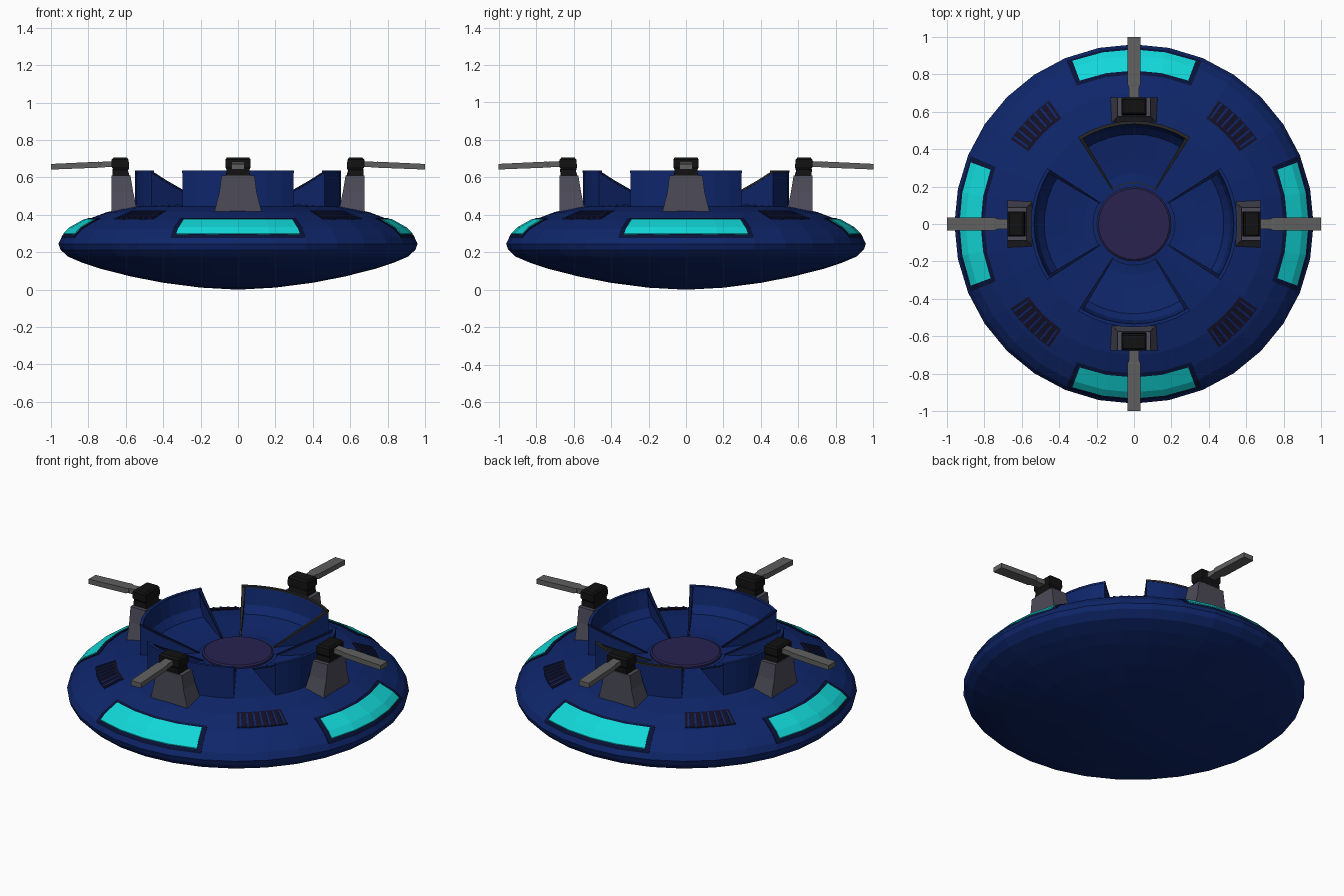
import bpy, bmesh, math
from mathutils import Matrix

if "Cube" in bpy.data.objects:
    bpy.data.objects.remove(bpy.data.objects["Cube"])

def mat(name, r, g, b):
    m = bpy.data.materials.new(name)
    m.diffuse_color = (r, g, b, 1)
    m.use_nodes = True
    m.node_tree.nodes["Principled BSDF"].inputs["Base Color"].default_value = m.diffuse_color
    return m

HULL = mat("hull blue", .0045, .019, .145)
NAVY = mat("dark navy trim", .0025, .006, .04)
CYAN = mat("cyan glass", .006, .68, .69)
HUB = mat("purple hub", .021, .016, .078)
GREY = mat("pedestal grey", .072, .07, .098)
ARM = mat("arm grey", .115, .115, .115)
BLACK = mat("joint black", .006, .006, .006)
VENT = mat("vent dark", .007, .005, .02)
FRAME = mat("charcoal frame", .021, .021, .022)

def finish(bm, name, m):
    bmesh.ops.remove_doubles(bm, verts=bm.verts, dist=1e-5)
    bmesh.ops.recalc_face_normals(bm, faces=bm.faces)
    me = bpy.data.meshes.new(name)
    bm.to_mesh(me)
    bm.free()
    me.materials.append(m)
    ob = bpy.data.objects.new(name, me)
    bpy.context.collection.objects.link(ob)
    return ob

def sweep(name, loop, a0, a1, n, m):
    """Sweep a closed (r, z) loop about z between two angles in degrees."""
    bm = bmesh.new()
    full = a1 - a0 >= 360
    rings = []
    for i in range(n if full else n + 1):
        a = math.radians(a0 + (a1 - a0) * i / n)
        rings.append([bm.verts.new((r * math.cos(a), r * math.sin(a), z)) for r, z in loop])
    k = len(loop)
    for i in range(n):
        p, q = rings[i], rings[(i + 1) % len(rings)]
        for j in range(k if not full else k - 1):
            bm.faces.new((p[j], p[(j + 1) % k], q[(j + 1) % k], q[j]))
    if not full:
        bm.faces.new(rings[0])
        bm.faces.new(rings[-1])
    return finish(bm, name, m)

# saucer hull
TOP = [(0, .468), (.2, .465), (.55, .445), (.7, .415), (.82, .37), (.90, .325), (.94, .285), (.96, .245)]
BOTTOM = [(.95, .215), (.91, .177), (.83, .143), (.74, .113), (.57, .07), (.4, .037), (.2, .011), (0, 0)]
sweep("saucer_hull", TOP + BOTTOM, 0, 360, 32, HULL)
sweep("centre_hub", [(0, .482), (.19, .482), (.2, .475), (.2, .45)], 0, 360, 32, HUB)

def height(r):
    for (r0, z0), (r1, z1) in zip(TOP, TOP[1:]):
        if r0 <= r <= r1:
            return z0 + (z1 - z0) * (r - r0) / (r1 - r0)

def plate(name, r0, r1, a0, a1, lift, m, n=4):
    """Thin plate following the upper hull surface."""
    rs = [r0] + [r for r, z in TOP if r0 < r < r1] + [r1]
    loop = [(r, height(r) + lift) for r in rs] + [(r, height(r) - .008) for r in reversed(rs)]
    return sweep(name, loop, a0, a1, n, m)

def loft(name, sections, m, angle):
    """Loft rectangles (r0, r1, z0, z1, half_width0, half_width1) stacked as corner rings, turned about z."""
    bm = bmesh.new()
    rings = [[bm.verts.new(c) for c in s] for s in sections]
    for p, q in zip(rings, rings[1:]):
        for j in range(4):
            bm.faces.new((p[j], p[(j + 1) % 4], q[(j + 1) % 4], q[j]))
    bm.faces.new(rings[0])
    bm.faces.new(rings[-1])
    bmesh.ops.rotate(bm, verts=bm.verts, cent=(0, 0, 0), matrix=Matrix.Rotation(math.radians(angle), 3, 'Z'))
    return finish(bm, name, m)

def flat(r0, r1, z, w):
    return [(r0, -w, z), (r1, -w, z), (r1, w, z), (r0, w, z)]

def upright(r, z, w, h):
    return [(r, -w, z - h), (r, w, z - h), (r, w, z + h), (r, -w, z + h)]

EDGE = [(.2, .455), (.27, .49), (.35, .53), (.45, .578), (.55, .632)]
for k, side in enumerate(("right", "back", "left", "front")):
    c = 90 * k
    trim = FRAME if side == "back" else HULL
    # scooped petal with outer wall
    sweep(side + "_petal", [(.2, .42), (.55, .42), (.55, .632), (.535, .632), (.515, .53), (.48, .487),
                            (.35, .468), (.2, .455)], c - 32.5, c + 32.5, 8, HULL)
    for s, label in ((-1, "a"), (1, "b")):
        lo, hi = sorted((c + s * 31, c + s * 32.6))
        sweep(f"{side}_petal_fin_{label}", [(.2, .42), (.55, .42)] + EDGE[::-1], lo, hi, 1, HULL)
        # rim strip along the fin
        strip = [(r, z + .004) for r, z in EDGE] + [(r, z - .008) for r, z in EDGE[::-1]]
        lo, hi = sorted((c + s * 30.6, c + s * 32.8))
        sweep(f"{side}_fin_rim_{label}", strip, lo, hi, 1, trim if side == "back" else NAVY)
    sweep(side + "_petal_rim", [(.534, .625), (.552, .625), (.552, .636), (.534, .636)],
          c - 32.8, c + 32.8, 8, trim)
    sweep(side + "_petal_inner_rim", [(.2, .44), (.222, .44), (.222, .464), (.2, .464)],
          c - 32.8, c + 32.8, 8, trim if side == "back" else NAVY)

    # window with dark surround
    plate(side + "_window_surround", .80, .945, c - 22.5, c + 22.5, .005, NAVY)
    plate(side + "_window", .82, .933, c - 20.7, c + 20.7, .009, CYAN)

    # slatted vent on the diagonal
    v = c + 45
    plate(side + "_vent", .685, .80, v - 10.5, v + 10.5, .004, VENT)
    for i in range(7):
        a = v - 9 + 3 * i
        plate(f"{side}_vent_slat_{i}", .70, .80, a - .4, a + .4, .008, HULL, 1)

    # pedestal, joint and arm
    loft(side + "_pedestal", [flat(.535, .675, .40, .13), flat(.56, .675, .52, .10),
                              flat(.575, .675, .61, .088)], GREY, c)
    loft(side + "_pedestal_cap", [flat(.578, .67, .60, .066), flat(.59, .672, .645, .06)], BLACK, c)
    loft(side + "_joint", [flat(.585, .665, .64, .06), flat(.582, .675, .655, .068),
                           flat(.585, .675, .695, .068), flat(.595, .665, .706, .06)], BLACK, c)
    loft(side + "_arm_neck", [upright(.66, .672, .026, .015), upright(.74, .668, .026, .015)], ARM, c)
    loft(side + "_arm_blade", [upright(.73, .669, .028, .013), upright(.745, .668, .034, .016),
                               upright(1.0, .657, .034, .015)], ARM, c)
